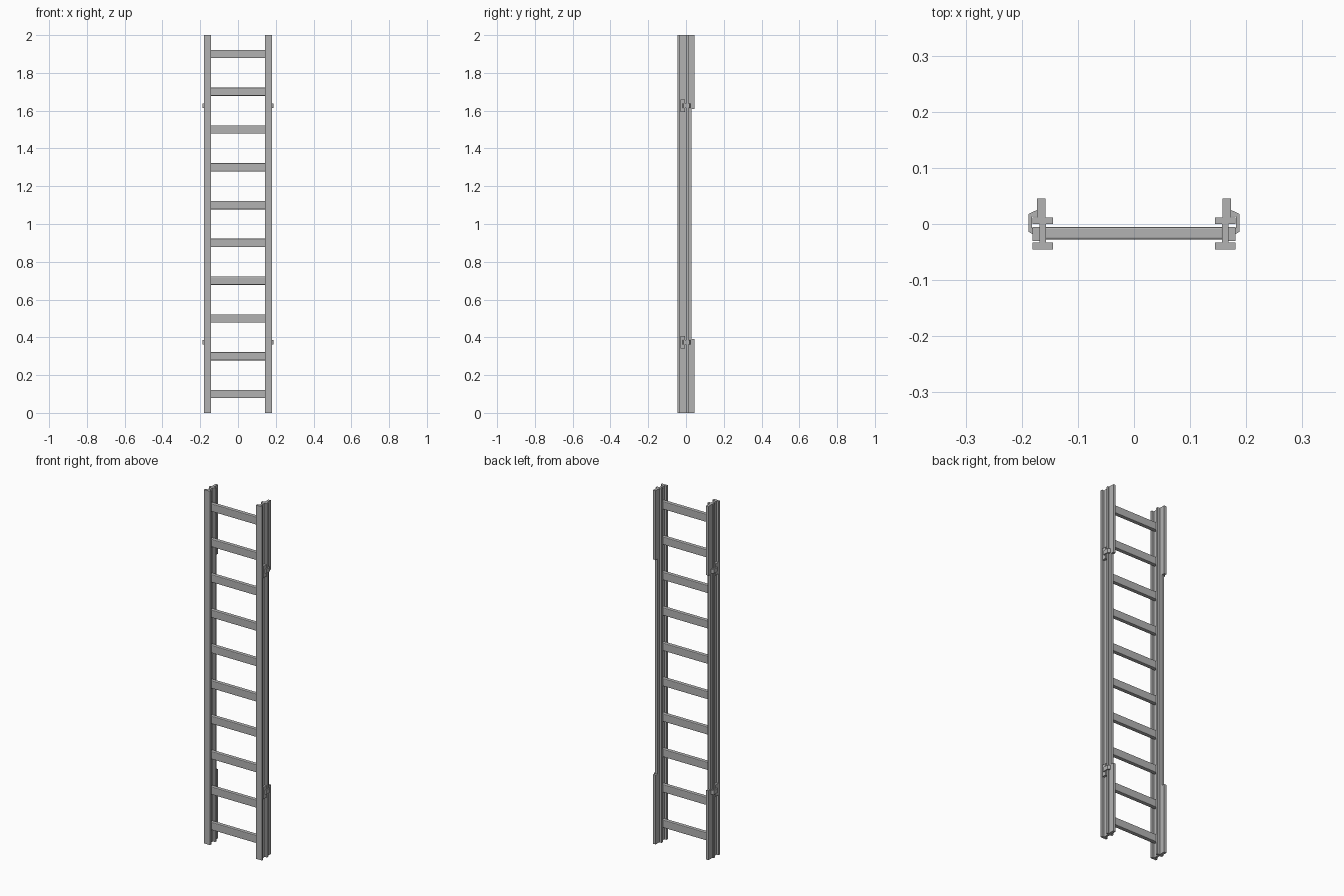
import bpy, bmesh

cube = bpy.data.objects.get("Cube")
if cube:
    bpy.data.objects.remove(cube, do_unlink=True)

metal = bpy.data.materials.new("grey_metal")
metal.use_nodes = True
GREY = (0.45, 0.45, 0.45, 1)
metal.diffuse_color = GREY
metal.node_tree.nodes["Principled BSDF"].inputs["Base Color"].default_value = GREY


def extrude(name, outline, z0, z1):
    """Closed x/y outline extruded straight up from z0 to z1."""
    bm = bmesh.new()
    face = bm.faces.new([bm.verts.new((x, y, z0)) for x, y in outline])
    top = bmesh.ops.extrude_face_region(bm, geom=[face])["geom"]
    verts = [v for v in top if isinstance(v, bmesh.types.BMVert)]
    bmesh.ops.translate(bm, verts=verts, vec=(0, 0, z1 - z0))
    bmesh.ops.recalc_face_normals(bm, faces=bm.faces)
    mesh = bpy.data.meshes.new(name)
    bm.to_mesh(mesh)
    bm.free()
    mesh.materials.append(metal)
    obj = bpy.data.objects.new(name, mesh)
    bpy.context.collection.objects.link(obj)
    return obj


def box(name, x0, x1, y0, y1, z0, z1):
    return extrude(name, [(x0, y0), (x1, y0), (x1, y1), (x0, y1)], z0, z1)


# Rail cross-section: front flange, web, back flange and a short rear fin
RAIL = [(0.144, -0.045), (0.181, -0.045), (0.181, -0.033), (0.168, -0.033),
        (0.168, 0), (0.181, 0), (0.181, 0.012), (0.173, 0.012),
        (0.173, 0.029), (0.158, 0.029), (0.158, 0.012), (0.144, 0.012),
        (0.144, 0), (0.157, 0), (0.157, -0.033), (0.144, -0.033)]

# Bent strap that hooks around the back flange
STRAP = [(0.173, 0.025), (0.188, 0.018), (0.188, -0.014), (0.173, -0.022),
         (0.173, -0.011), (0.182, -0.007), (0.182, 0.013), (0.173, 0.013)]

for side, s in (("left", 1), ("right", -1)):
    def mirrored(points):
        return [(s * x, y) for x, y in points]

    extrude(side + "_rail", mirrored(RAIL), 0, 2)
    # Deeper fins at both ends, each with a clip near its inner end
    for end, z0, z1, zc in (("bottom", 0, 0.392, 0.375), ("top", 1.608, 2, 1.625)):
        tag = side + "_" + end
        box(tag + "_fin", s * 0.158, s * 0.173, 0.029, 0.0455, z0, z1)
        extrude(tag + "_clip_strap", mirrored(STRAP), zc - 0.012, zc + 0.012)
        box(tag + "_clip_plate", s * 0.168, s * 0.181, -0.03, -0.005,
            zc - 0.033, zc + 0.033)

# Evenly spaced rungs with softened edges
for i in range(10):
    z = 0.1 + 0.2 * i
    rung = box("rung_%d" % (i + 1), -0.16, 0.16, -0.028, -0.005, z - 0.022, z + 0.022)
    bevel = rung.modifiers.new("soft_edges", "BEVEL")
    bevel.width = 0.004
    bevel.segments = 2
